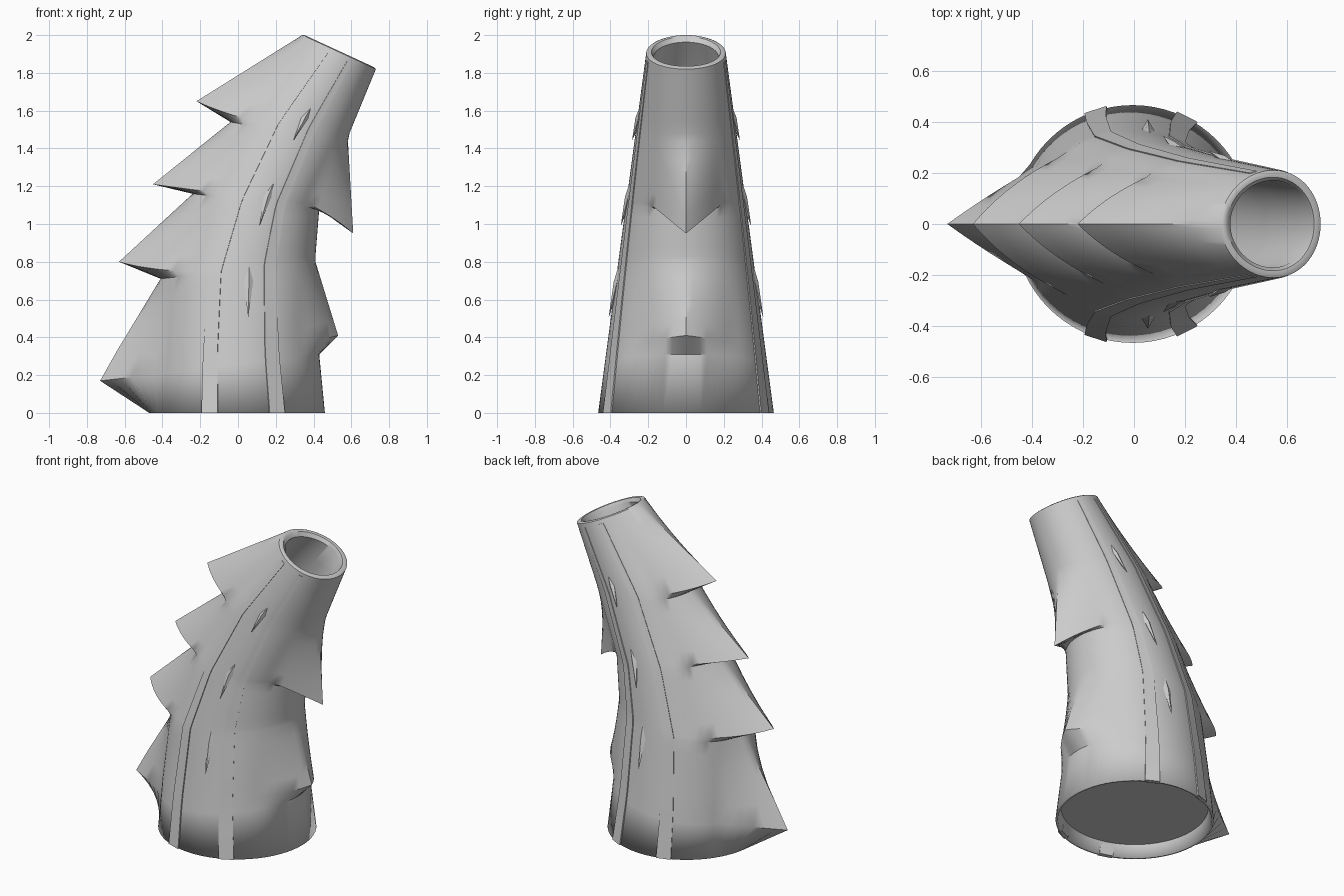
import bpy, bmesh, math

if "Cube" in bpy.data.objects:
    bpy.data.objects.remove(bpy.data.objects["Cube"])

# Cross-section stations: core left, core right, crest left, crest right (x, z)
S = [
    ((-.47, 0), (.46, 0), (-.47, 0), (.46, 0)),
    ((-.455, .20), (.43, .31), (-.73, .17), (.43, .31)),
    ((-.45, .30), (.425, .38), (-.64, .33), (.53, .41)),
    ((-.41, .71), (.41, .80), (-.41, .71), (.41, .80)),
    ((-.40, .73), (.41, .83), (-.63, .80), (.41, .83)),
    ((-.24, 1.16), (.43, 1.08), (-.24, 1.16), (.43, 1.08)),
    ((-.23, 1.18), (.44, 1.10), (-.45, 1.21), (.61, .95)),
    ((-.04, 1.54), (.57, 1.43), (-.04, 1.54), (.582, 1.44)),
    ((-.03, 1.56), (.59, 1.48), (-.22, 1.65), (.59, 1.48)),
    ((.34, 2.0), (.73, 1.82), (.34, 2.0), (.73, 1.82)),
]
N = 72


def station(t):
    i = min(int(t), len(S) - 2)
    f = t - i
    return [tuple(a + (b - a) * f for a, b in zip(p, q)) for p, q in zip(S[i], S[i + 1])]


def t_of_z(z):
    for i in range(len(S) - 1):
        a = (S[i][0][1] + S[i][1][1]) / 2
        b = (S[i + 1][0][1] + S[i + 1][1][1]) / 2
        if a <= z <= b:
            return i + (z - a) / (b - a)
    return len(S) - 1


def surf(t, ang, off=0.0, k=1.0, spikes=True, dz=0.0):
    """Point on the body at station t and angle ang (degrees, 0 = +x)."""
    cl, cr, pl, pr = station(t)
    a = math.radians(ang)
    c, s = math.cos(a), math.sin(a)
    x = (cl[0] + cr[0]) / 2 + (cr[0] - cl[0]) / 2 * c * k
    z = (cl[1] + cr[1]) / 2 + (cr[1] - cl[1]) / 2 * c * k
    y = (.465 - .1335 * z) * s * k
    if spikes:
        d = abs((ang + 180) % 360 - 180)
        wl = max(0, 1 - (180 - d) / (30 if t < 3 else 50)) ** 1.15
        wr = max(0, 1 - d / 38) ** 1.15
        x += (pl[0] - cl[0]) * wl + (pr[0] - cr[0]) * wr
        z += (pl[1] - cl[1]) * wl + (pr[1] - cr[1]) * wr
    return (x + off * c, y + off * s, z + dz)


def finish(bm, name, angle):
    bmesh.ops.recalc_face_normals(bm, faces=bm.faces)
    me = bpy.data.meshes.new(name)
    bm.to_mesh(me)
    bm.free()
    ob = bpy.data.objects.new(name, me)
    bpy.context.collection.objects.link(ob)
    bpy.ops.object.select_all(action='DESELECT')
    ob.select_set(True)
    bpy.context.view_layer.objects.active = ob
    bpy.ops.object.shade_smooth_by_angle(angle=math.radians(angle))
    return ob


def loft(bm, rings):
    vs = [[bm.verts.new(p) for p in r] for r in rings]
    n = len(vs[0])
    for a, b in zip(vs, vs[1:]):
        for j in range(n):
            bm.faces.new((a[j], a[(j + 1) % n], b[(j + 1) % n], b[j]))
    bm.faces.new(vs[0])
    bm.faces.new(vs[-1])


def ring(t, **kw):
    return [surf(t, 360 * j / N, **kw) for j in range(N)]


# Curved body: recessed underside, spiked outer wall, rounded rim, inner bore
top = len(S) - 1
rings = [ring(0, k=.93, dz=.08), ring(0, k=.97)]
for i in range(top):
    sub = 1 if i in (0, 1, 3, 5, 7) else 5
    rings += [ring(i + f / sub) for f in range(sub)]
rings.append(ring(top))
rings += [ring(top, k=.94, dz=.006), ring(top, k=.87, dz=.004), ring(top, k=.81, dz=-.02)]
rings += [ring(t, k=.83, spikes=False) for t in (8.6, 8, 7, 6, 5, 4, 3, 2)]
bm = bmesh.new()
loft(bm, rings)
body = finish(bm, "curved_body", 38)
# Blend the base edge shading into the underside
for e in body.data.edges:
    if all(body.data.vertices[v].co.z < .001 for v in e.vertices):
        e.use_edge_sharp = False

# Flat ribs running up the front and back
for side, sg in (("front", -1), ("back", 1)):
    for idx, (a0, a1) in enumerate(((108, 106), (63, 70))):
        bm = bmesh.new()
        sec = []
        for i in range(41):
            t = t_of_z(1.89 * i / 40)
            f = i / 40
            a, w = a0 + (a1 - a0) * f, 5.5 - 2 * f
            o = .008 - .005 * f
            sec.append([surf(t, sg * (a - w), -.02), surf(t, sg * (a - w), o),
                        surf(t, sg * (a + w), o), surf(t, sg * (a + w), -.02)])
        loft(bm, sec)
        finish(bm, f"{side}_rib_{idx + 1}", 30)

    # Small raised barbs between the ribs
    for idx, (z0, z1) in enumerate(((.50, .77), (.99, 1.22), (1.45, 1.62))):
        bm = bmesh.new()
        t0, t1, tm = t_of_z(z0), t_of_z(z1), t_of_z(z0 + (z1 - z0) * .7)
        a = sg * 82
        low, high = bm.verts.new(surf(t0, a, .016)), bm.verts.new(surf(t1, a, .0))
        l, r = bm.verts.new(surf(tm, a - 3.5, .0)), bm.verts.new(surf(tm, a + 3.5, .0))
        crest, root = bm.verts.new(surf(tm, a, .014)), bm.verts.new(surf(tm, a, -.03))
        for m in (crest, root):
            for p, q in ((low, l), (l, high), (high, r), (r, low)):
                bm.faces.new((m, p, q))
        finish(bm, f"{side}_barb_{idx + 1}", 20)
